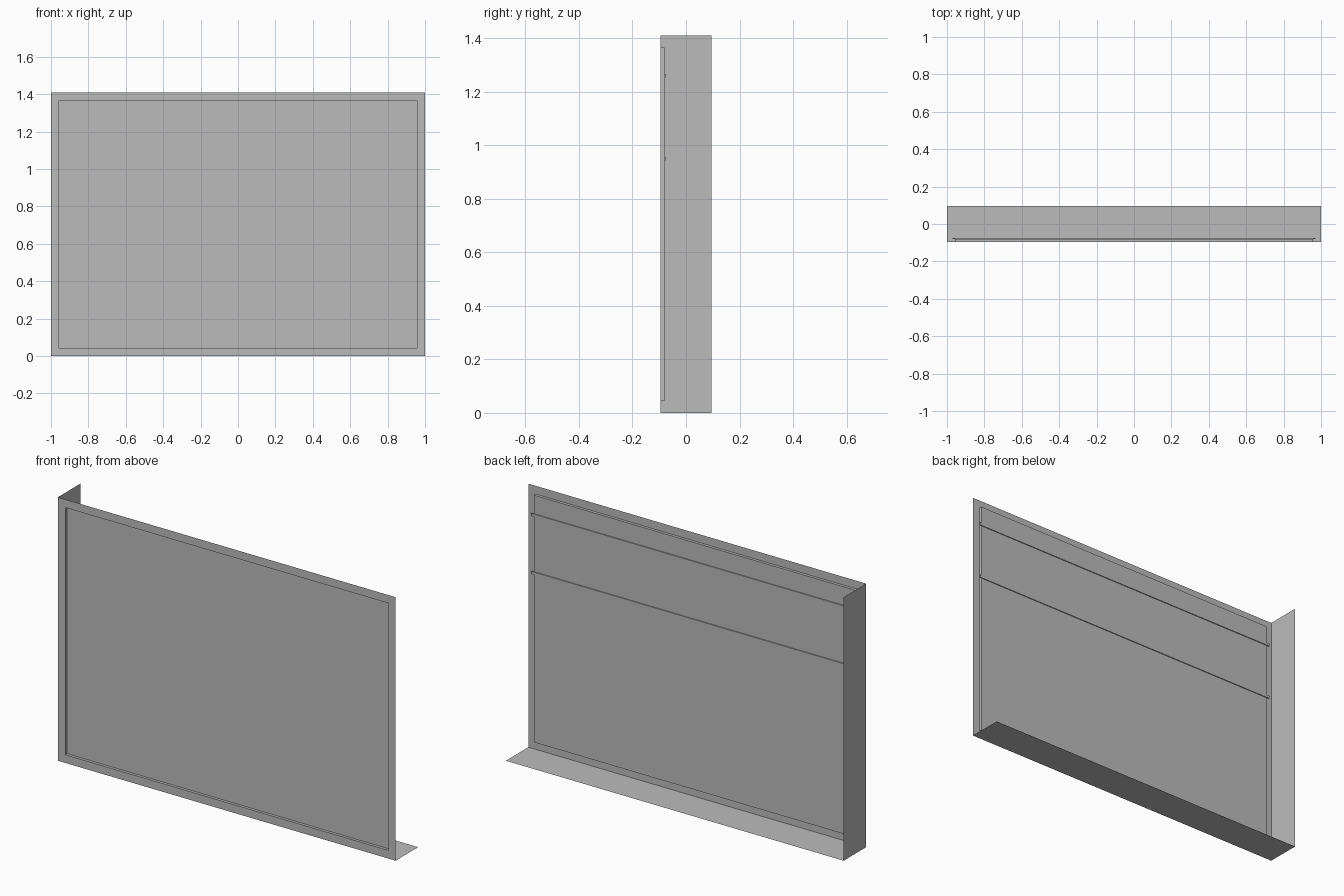
import bpy, bmesh
from mathutils import Vector

cube = bpy.data.objects.get("Cube")
if cube:
    bpy.data.objects.remove(cube, do_unlink=True)

W, D, H = 1.0, 0.095, 1.41      # half width, half depth, height
BORDER, RECESS = 0.062, 0.015

grey = bpy.data.materials.new("plain_grey")
grey.use_nodes = True
colour = (0.5, 0.5, 0.5, 1)
grey.diffuse_color = colour
grey.node_tree.nodes["Principled BSDF"].inputs["Base Color"].default_value = colour


def add_object(name, bm):
    mesh = bpy.data.meshes.new(name)
    bm.to_mesh(mesh)
    bm.free()
    mesh.materials.append(grey)
    obj = bpy.data.objects.new(name, mesh)
    bpy.context.collection.objects.link(obj)
    return obj


def sheet(corner, side_a, side_b):
    """One flat sheet spanned by two sides from a corner."""
    bm = bmesh.new()
    c, a, b = Vector(corner), Vector(side_a), Vector(side_b)
    face = bm.faces.new([bm.verts.new(p) for p in (c, c + a, c + a + b, c + b)])
    return bm, face


# Front frame with its panel set back behind a narrow rim
bm, panel = sheet((-W, -D, 0), (2 * W, 0, 0), (0, 0, H))
bm.normal_update()
bmesh.ops.inset_individual(bm, faces=[panel], thickness=BORDER)
pushed = bmesh.ops.extrude_discrete_faces(bm, faces=[panel])["faces"]
bmesh.ops.translate(bm, verts=pushed[0].verts, vec=(0, RECESS, 0))
rim = [e for e in pushed[0].edges]
# Side walls of the recess join the panel to the frame opening
for e in rim:
    a, b = e.verts
    offset = Vector((0, -RECESS, 0))
    bm.faces.new([b, a, bm.verts.new(a.co + offset), bm.verts.new(b.co + offset)])
bmesh.ops.remove_doubles(bm, verts=bm.verts, dist=0.0001)
add_object("front_frame", bm)

# Floor and the single end wall
add_object("floor", sheet((-W, D, 0), (2 * W, 0, 0), (0, -2 * D, 0))[0])
add_object("end_wall", sheet((-W, D, 0), (0, -2 * D, 0), (0, 0, H))[0])

# Thin rails across the back of the panel
for name, z in (("upper_rail", 1.26), ("lower_rail", 0.95)):
    bm = bmesh.new()
    bmesh.ops.create_cube(bm, size=1)
    bmesh.ops.scale(bm, verts=bm.verts, vec=(1.94, 0.005, 0.014))
    bmesh.ops.translate(bm, verts=bm.verts, vec=(0, -D + RECESS + 0.0025, z))
    add_object(name, bm)
